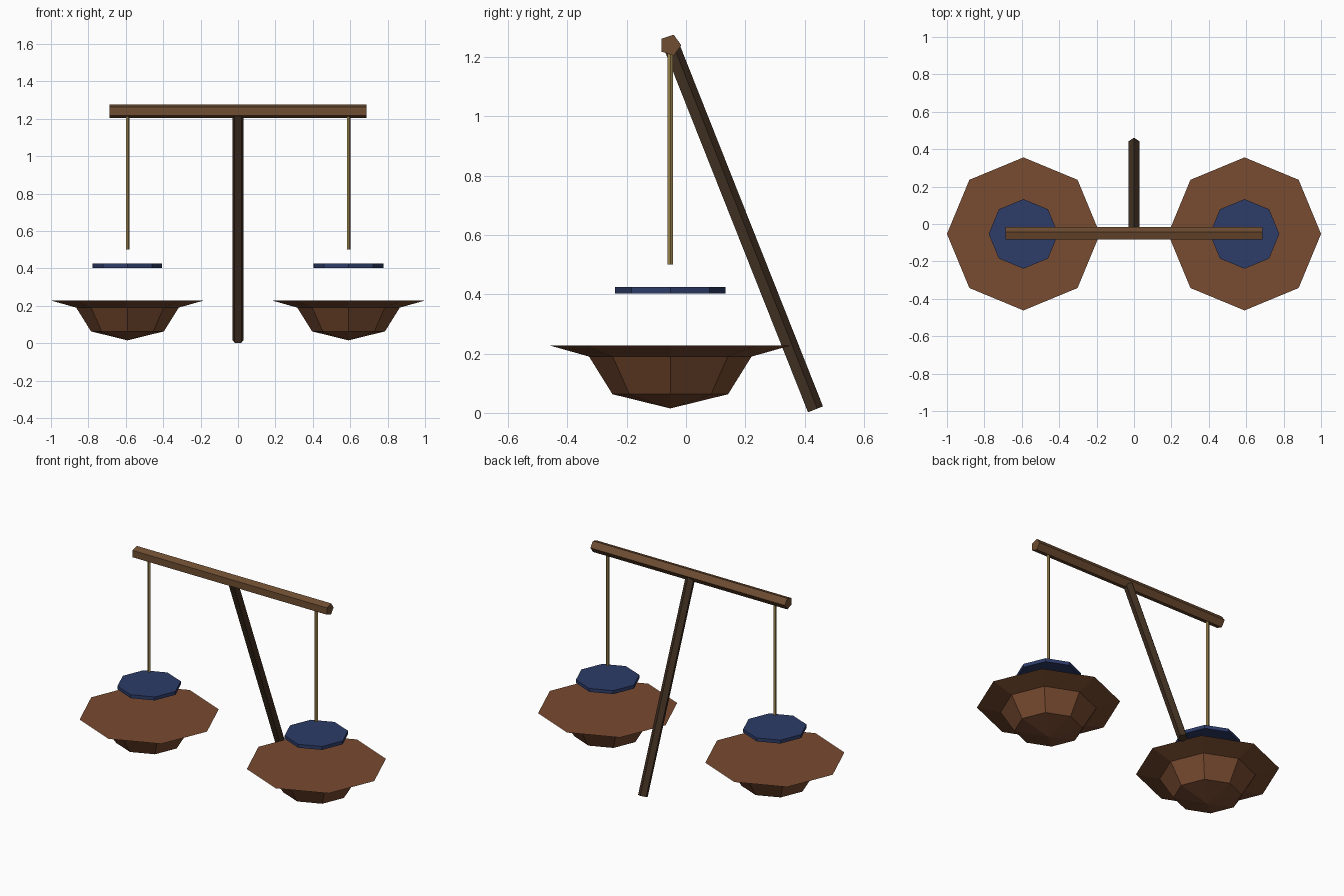
import bpy, bmesh, math
from mathutils import Vector

if "Cube" in bpy.data.objects:
    bpy.data.objects.remove(bpy.data.objects["Cube"])


def material(name, rgb):
    m = bpy.data.materials.new(name)
    m.diffuse_color = (*rgb, 1)
    m.use_nodes = True
    m.node_tree.nodes["Principled BSDF"].inputs["Base Color"].default_value = m.diffuse_color
    return m


BEAM = material("beam_wood", (0.16, 0.076, 0.032))
POLE = material("dark_wood", (0.054, 0.030, 0.016))
BOWL = material("bowl_brown", (0.19, 0.07, 0.03))
CORD = material("cord_tan", (0.36, 0.25, 0.08))
BLUE = material("disc_blue", (0.026, 0.045, 0.14))


def finish(name, bm, mat):
    bmesh.ops.recalc_face_normals(bm, faces=bm.faces)
    me = bpy.data.meshes.new(name)
    bm.to_mesh(me)
    bm.free()
    me.materials.append(mat)
    ob = bpy.data.objects.new(name, me)
    bpy.context.collection.objects.link(ob)
    return ob


def loft(name, rings, sides, axis_u, axis_v, mat):
    """Join polygon rings (centre, radius); radius 0 makes a point."""
    bm = bmesh.new()
    u, v = Vector(axis_u), Vector(axis_v)
    loops = []
    for centre, r in rings:
        n = sides if r else 1
        loops.append([bm.verts.new(Vector(centre)
                      + u * r * math.cos(math.tau * i / sides)
                      + v * r * math.sin(math.tau * i / sides)) for i in range(n)])
    for a, b in zip(loops, loops[1:]):
        for i in range(sides):
            j = (i + 1) % sides
            if len(a) == 1:
                bm.faces.new((a[0], b[j], b[i]))
            else:
                bm.faces.new((a[i], a[j], b[j], b[i]))
    for end in (loops[0], loops[-1]):
        if len(end) > 2:
            bm.faces.new(end)
    return finish(name, bm, mat)


CY, TOP = -0.053, 1.24
X, Y, Z = (1, 0, 0), (0, 1, 0), (0, 0, 1)

# Five-sided crossbeam
loft("crossbeam", [((-0.687, CY, TOP), 0.037), ((0.687, CY, TOP), 0.037)], 5, Y, Z, BEAM)

# Leaning five-sided pole, one ridge facing up and back
foot, head = Vector((0, 0.434, 0.011)), Vector((0, CY, TOP))
d = (head - foot).normalized()
loft("leaning_pole", [(foot, 0.03), (head, 0.03)], 5, (0, d.z, -d.y), X, POLE)

# Hanging cord, disc and bowl on each side
for side, s in (("left", -1), ("right", 1)):
    x = 0.591 * s

    def stack(name, profile, sides, mat):
        loft(f"{side}_{name}", [((x, CY, z), r) for r, z in profile], sides, X, Y, mat)

    stack("cord", [(0.01, 0.5), (0.01, TOP)], 5, CORD)
    stack("disc", [(0.186, 0.403), (0.186, 0.425)], 8, BLUE)
    stack("bowl", [(0, 0.015), (0.195, 0.063), (0.274, 0.19), (0.409, 0.228)], 8, BOWL)
